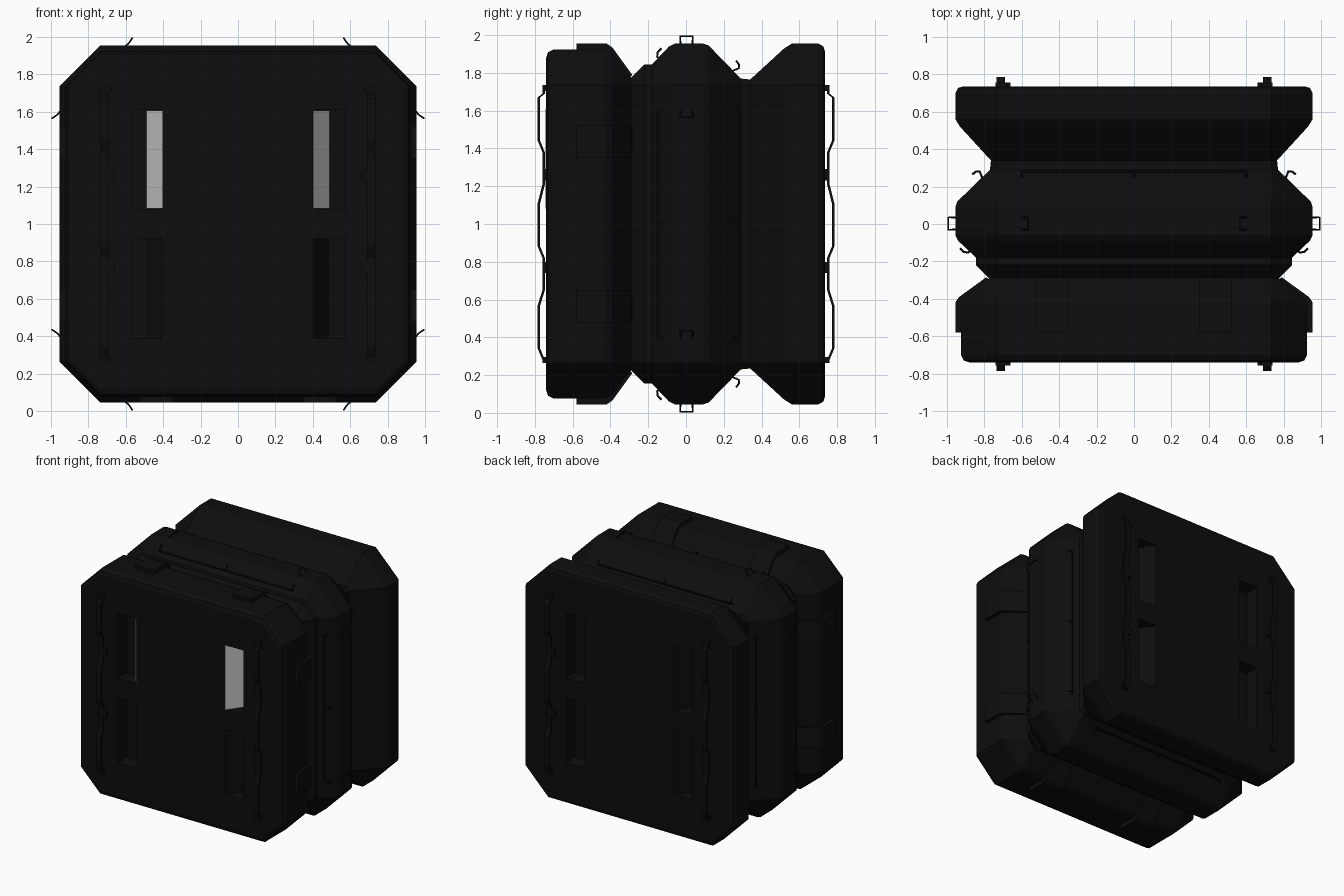
import bpy, bmesh, math
from mathutils import Matrix, Vector

cube = bpy.data.objects.get("Cube")
if cube:
    bpy.data.objects.remove(cube, do_unlink=True)


def material(name, rgb):
    m = bpy.data.materials.new(name)
    m.diffuse_color = (*rgb, 1)
    m.use_nodes = True
    bsdf = m.node_tree.nodes["Principled BSDF"]
    bsdf.inputs["Base Color"].default_value = (*rgb, 1)
    return m


black = material("black", (0.004, 0.004, 0.004))
pale = material("pale grey", (0.6, 0.6, 0.6))
CORNER = 0.735
LIFT = Matrix.Translation((0, 0, 1))
# Quarter turns about the depth axis, and mirrored / front-back copies
TURNS = [Matrix.Rotation(math.pi / 2 * i, 4, 'Y') for i in range(4)]
MIRROR = [Matrix.Identity(4), Matrix.Scale(-1, 4, (1, 0, 0))]
FRONT_BACK = [Matrix.Identity(4), Matrix.Scale(-1, 4, (0, 1, 0))]


def link(name, data, mat):
    data.materials.append(mat)
    ob = bpy.data.objects.new(name, data)
    bpy.context.collection.objects.link(ob)
    return ob


def loft(name, loops, copies=(Matrix.Identity(4),), mat=black):
    """Closed solid through a list of matching point loops."""
    bm = bmesh.new()
    for m in copies:
        rings = [[bm.verts.new(LIFT @ m @ Vector(p)) for p in loop] for loop in loops]
        n = len(rings[0])
        for a, b in zip(rings, rings[1:]):
            for i in range(n):
                j = (i + 1) % n
                bm.faces.new((a[i], a[j], b[j], b[i]))
        bm.faces.new(rings[0])
        bm.faces.new(rings[-1])
    bmesh.ops.recalc_face_normals(bm, faces=bm.faces)
    me = bpy.data.meshes.new(name)
    bm.to_mesh(me)
    bm.free()
    return link(name, me, mat)


def wire(name, paths, copies, radius):
    cu = bpy.data.curves.new(name, 'CURVE')
    cu.dimensions = '3D'
    cu.bevel_depth = radius
    cu.bevel_resolution = 1
    cu.use_fill_caps = True
    for m in copies:
        for path in paths:
            sp = cu.splines.new('POLY')
            sp.points.add(len(path) - 1)
            for pt, p in zip(sp.points, path):
                pt.co = (*(LIFT @ m @ Vector(p)), 1)
    return link(name, cu, black)


def box(name, lo, hi, copies, mat=black):
    loops = [[(lo[0], lo[1], z), (hi[0], lo[1], z), (hi[0], hi[1], z), (lo[0], hi[1], z)]
             for z in (lo[2], hi[2])]
    return loft(name, loops, copies, mat)


# Ribbed case: depth and half-size of each chamfered square section
ribs = [(-0.74, 0.88), (-0.73, 0.91), (-0.70, 0.925), (-0.43, 0.925), (-0.40, 0.91),
        (-0.29, 0.775), (-0.22, 0.845), (-0.18, 0.845), (-0.09, 0.94), (-0.06, 0.955),
        (0.09, 0.955), (0.12, 0.945), (0.29, 0.77), (0.34, 0.765), (0.52, 0.93),
        (0.56, 0.955), (0.70, 0.955), (0.728, 0.94), (0.735, 0.915)]


def section(y, h):
    c = CORNER
    return [(c, y, h), (h, y, c), (h, y, -c), (c, y, -h),
            (-c, y, -h), (-h, y, -c), (-h, y, c), (-c, y, h)]


case = loft("case", [section(y, h) for y, h in ribs])

# Slanted hand recesses, upper and lower, on both faces
IN, MID, OUT = 0.40, 0.485, 0.57
FACE, DEEP = -0.74, -0.62
slope = (MID - IN) / (DEEP - FACE)
cut_profile = [(IN - 0.05 * slope, FACE - 0.05), (MID, DEEP), (OUT, DEEP), (OUT, FACE - 0.05)]
quads = [a @ b for a in MIRROR for b in FRONT_BACK]
for name, z0, z1 in (("upper_cutter", 0.08, 0.61), ("lower_cutter", -0.61, -0.08)):
    cutter = loft(name, [[(x, y, z) for x, y in cut_profile] for z in (z0, z1)], quads)
    cutter.hide_render = True
    mod = case.modifiers.new(name, 'BOOLEAN')
    mod.operation = 'DIFFERENCE'
    mod.solver = 'EXACT'
    mod.object = cutter
    bpy.context.view_layer.objects.active = case
    bpy.ops.object.modifier_apply(modifier=name)
    bpy.data.objects.remove(cutter, do_unlink=True)

# Pale panels on the slanted walls of the upper front recesses
panel = [(IN, FACE), (MID, DEEP), (MID + 0.004, DEEP - 0.003), (IN + 0.004, FACE - 0.003)]
loft("recess_panel", [[(x, y, z) for x, y in panel] for z in (0.082, 0.608)], MIRROR, pale)

# Raised latch plates wrapping the front rib, two per side
latch = [(-0.58, 0.92), (-0.58, 0.955), (-0.42, 0.955), (-0.39, 0.935),
         (-0.285, 0.79), (-0.30, 0.77), (-0.40, 0.90)]
loft("latch_plates", [[(x, y, h) for y, h in latch] for x in (0.35, 0.525)],
     [t @ m for t in TURNS for m in MIRROR])

# Wavy guard strips down the front and back faces
wave = [(0.735, 0.755), (0.69, 0.755)]
for top in (0.67, 0.11, -0.43):
    wave += [(top, 0.78), (top - 0.23, 0.78), (top - 0.29, 0.755), (top - 0.46, 0.755)]
wave = wave[:-1] + [(-0.735, 0.755)]
loft("guard_strips",
     [[(x, -y + d, z) for x, d in ((0.69, -0.005), (0.735, -0.005), (0.735, 0.008), (0.69, 0.008))]
      for z, y in wave], quads)
for z in (0.26, -0.23):
    box("guard_clip", (0.66, -0.757, z - 0.03), (0.735, -0.73, z + 0.03), quads)
for z in (0.72, -0.72):
    box("guard_end", (0.68, -0.757, z - 0.015), (0.74, -0.73, z + 0.015), quads)

# Grab rails along both slopes of the middle rib, with hooked supports
for y0, h0, s in ((-0.15, 0.875, -1), (0.255, 0.81, 1)):
    foot, knee, tip = (y0 - 0.01 * s, h0), (y0 + 0.025 * s, h0 + 0.015), (y0 + 0.025 * s, h0 + 0.035)
    if s < 0:
        foot, knee, tip = (-0.125, 0.865), (-0.152, 0.885), (-0.15, 0.91)
    top = (y0 + 0.01 * s, h0 + 0.055) if s > 0 else (-0.13, 0.93)
    hooks = [[(x, *p) for p in (foot, knee, tip, top)] for x in (-0.6, 0, 0.6)]
    rail = [[(-0.6, *knee), (0.6, *knee)]]
    wire("grab_rail", hooks + rail, TURNS, 0.006)

# Leaning wire bails on the crest of the middle rib
bail = [(0.605, -0.03, 0.95), (0.585, -0.03, 0.965), (0.565, -0.03, 0.994),
        (0.565, 0.035, 0.994), (0.585, 0.035, 0.965), (0.605, 0.035, 0.95)]
wire("bails", [bail], [t @ m for t in TURNS for m in MIRROR], 0.005)
